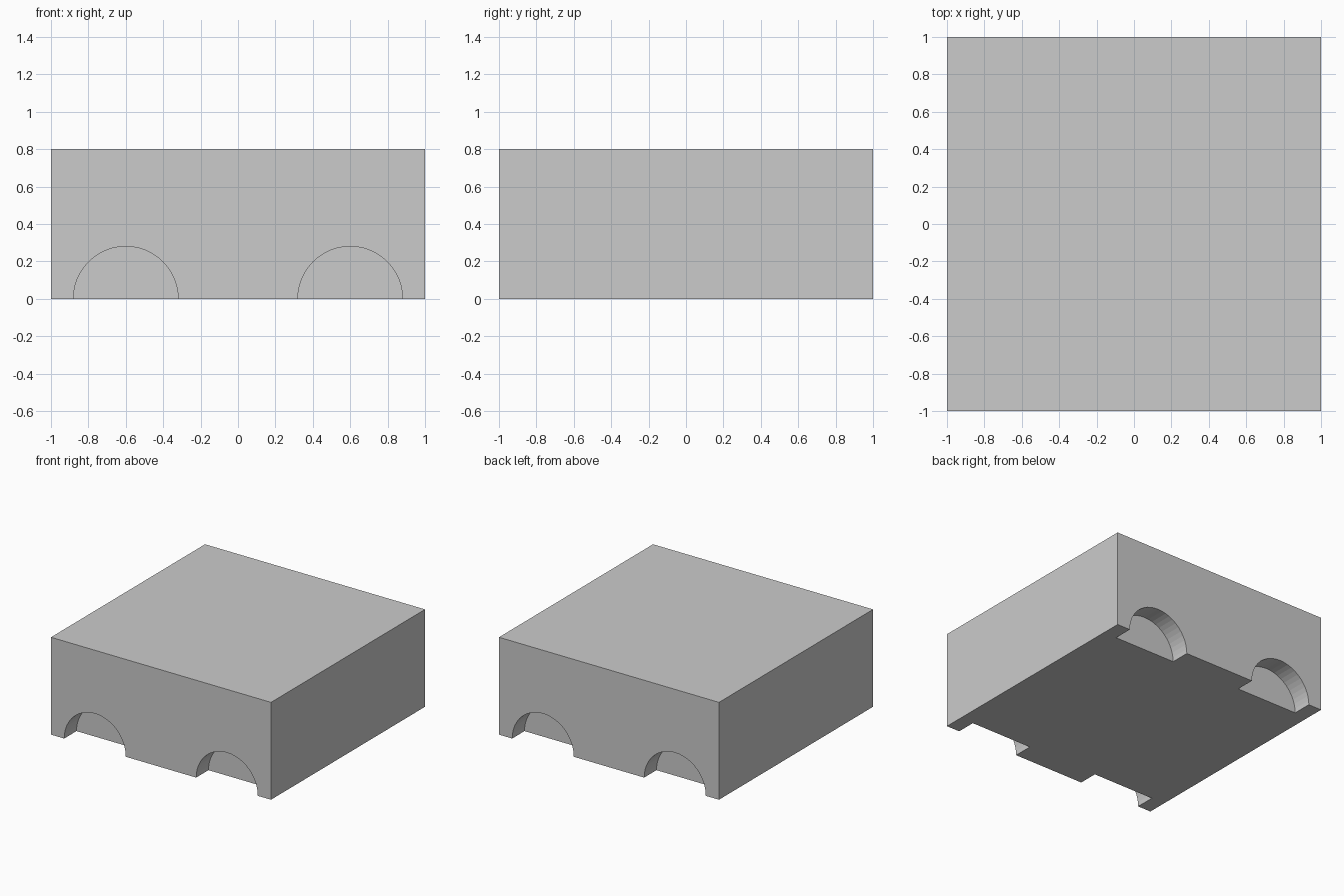
import bpy, math

if "Cube" in bpy.data.objects:
    bpy.data.objects.remove(bpy.data.objects["Cube"])

# Main body block
bpy.ops.mesh.primitive_cube_add(size=1, location=(0, 0, 0.4))
body = bpy.context.object
body.name = "body"
body.scale = (2, 2, 0.8)
bpy.ops.object.transform_apply(location=True, rotation=False, scale=True)

RADIUS, DEPTH = 0.28, 0.16


def cut_arch(x, side):
    """Cut a shallow semicircular wheel arch into the front or back face."""
    bpy.ops.mesh.primitive_cylinder_add(
        vertices=48, radius=RADIUS, depth=2 * DEPTH,
        location=(x, side, 0), rotation=(math.pi / 2, 0, 0))
    cutter = bpy.context.object
    cutter.name = "arch_cutter"
    mod = body.modifiers.new("wheel_arch", 'BOOLEAN')
    mod.operation = 'DIFFERENCE'
    mod.solver = 'EXACT'
    mod.object = cutter
    bpy.context.view_layer.objects.active = body
    bpy.ops.object.modifier_apply(modifier=mod.name)
    bpy.data.objects.remove(cutter, do_unlink=True)


# Four wheel arches, two on each of the front and back
for side in (-1, 1):
    for x in (-0.6, 0.6):
        cut_arch(x, side)
